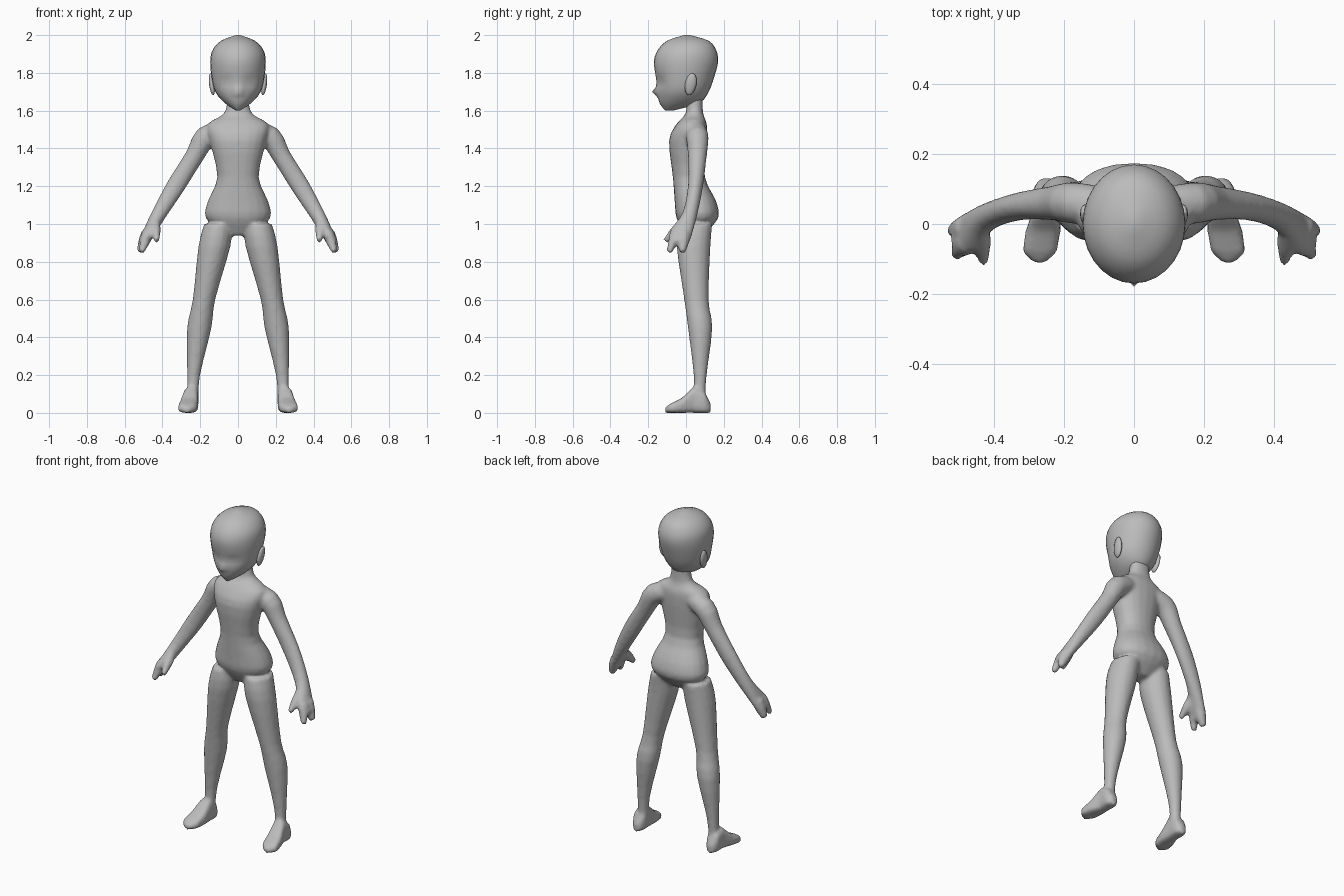
import bpy
import bmesh
from math import cos, sin, pi, exp, copysign
from mathutils import Vector, Matrix

cube = bpy.data.objects.get("Cube")
if cube:
    bpy.data.objects.remove(cube)

X, Y, Z = Vector((1, 0, 0)), Vector((0, 1, 0)), Vector((0, 0, 1))
SIDES = {"left": 1, "right": -1}

skin = bpy.data.materials.new("plain_grey")
skin.use_nodes = True
GREY = (0.5, 0.5, 0.5, 1)
skin.diffuse_color = GREY
skin.node_tree.nodes["Principled BSDF"].inputs["Base Color"].default_value = GREY


def flow(keys, steps=3):
    """Fill in a smooth run of cross-sections between a few key ones."""
    keys = [Vector(key) for key in keys]
    last = len(keys) - 1
    run = []
    for i in range(last):
        start, end = keys[i], keys[i + 1]
        tangent_in = (end - keys[max(i - 1, 0)]) / 2
        tangent_out = (keys[min(i + 2, last)] - start) / 2
        for step in range(steps):
            t = step / steps
            ease = t * t * (3 - 2 * t)
            run.append(start.lerp(end, ease)
                       + tangent_in * t * (1 - t) ** 2
                       - tangent_out * t * t * (1 - t))
    return run + [keys[last]]


def loft(bm, rings, sides=16, power=1.0):
    """Skin a closed tube over rings given as (centre, u axis, v axis)."""
    def bend(value):
        return copysign(abs(value) ** power, value)

    loops = []
    for centre, u, v in rings:
        angles = [2 * pi * i / sides for i in range(sides)]
        loops.append([bm.verts.new(centre + u * bend(cos(a)) + v * bend(sin(a)))
                      for a in angles])
    for lower, upper in zip(loops, loops[1:]):
        for i in range(sides):
            j = (i + 1) % sides
            bm.faces.new((lower[i], lower[j], upper[j], upper[i]))
    bm.faces.new(loops[0])
    bm.faces.new(loops[-1])


def level_ring(height, middle, half_width, front, back):
    centre = Vector((middle, (front + back) / 2, height))
    return centre, X * half_width, Y * (back - front) / 2


def tube(bm, side, path):
    """Limb along a path of (x, y, z, radius along y, radius across)."""
    points = [Vector((side * x, y, z)) for x, y, z, deep, across in path]
    rings = []
    for i, (point, section) in enumerate(zip(points, path)):
        ahead = points[min(i + 1, len(points) - 1)]
        behind = points[max(i - 1, 0)]
        along = (ahead - behind).normalized()
        across = along.cross(Y).normalized()
        deep = across.cross(along)
        rings.append((point, deep * section[3], across * section[4]))
    loft(bm, rings)


def finish(name, bm):
    bmesh.ops.recalc_face_normals(bm, faces=bm.faces)
    mesh = bpy.data.meshes.new(name)
    bm.to_mesh(mesh)
    bm.free()
    mesh.materials.append(skin)
    mesh.polygons.foreach_set("use_smooth", [True] * len(mesh.polygons))
    obj = bpy.data.objects.new(name, mesh)
    bpy.context.collection.objects.link(obj)
    return obj


# Torso and neck: height, half width, front, back
TORSO = [
    (0.94, 0.06, 0, 0.09), (1.03, 0.17, -0.05, 0.17), (1.12, 0.16, -0.06, 0.16),
    (1.25, 0.11, -0.07, 0.1), (1.44, 0.15, -0.09, 0.11), (1.53, 0.16, -0.05, 0.11),
    (1.59, 0.07, 0, 0.09), (1.7, 0.06, 0, 0.09)]

# Leg: height, outer edge, inner edge, front, back
LEG = [
    (1, 0.18, 0.03, -0.04, 0.14), (0.88, 0.21, 0.04, -0.05, 0.13),
    (0.6, 0.24, 0.12, -0.01, 0.12), (0.45, 0.27, 0.14, 0.01, 0.14),
    (0.2, 0.27, 0.2, 0.04, 0.11), (0.05, 0.27, 0.21, 0.04, 0.1)]

# Foot from heel to toe: depth, middle, half width, top
FOOT = [
    (0.13, 0.25, 0.02, 0.05), (0.1, 0.25, 0.04, 0.11), (0.04, 0.25, 0.04, 0.14),
    (-0.02, 0.26, 0.05, 0.08), (-0.08, 0.27, 0.05, 0.05), (-0.11, 0.27, 0.02, 0.03)]

# Arm from shoulder to knuckles: position, radius front to back, radius across
ARM = [
    (0.06, 0.05, 1.5, 0.05, 0.05), (0.17, 0.06, 1.46, 0.06, 0.06),
    (0.23, 0.06, 1.36, 0.05, 0.05), (0.33, 0.05, 1.2, 0.04, 0.05),
    (0.42, 0.02, 1.05, 0.04, 0.04), (0.48, -0.03, 0.94, 0.06, 0.03),
    (0.5, -0.04, 0.9, 0.05, 0.03)]

# Fingers: root, tip, root radius
FINGERS = [
    ((0.48, -0.01, 0.95), (0.52, -0.02, 0.85), 0.035),      # joined fingers
    ((0.48, -0.05, 0.95), (0.51, -0.09, 0.85), 0.03),       # forefinger
    ((0.44, -0.02, 1), (0.43, -0.11, 0.91), 0.03)]          # thumb

bm = bmesh.new()
loft(bm, [level_ring(height, 0, half, front, back)
          for height, half, front, back in flow(TORSO)], 20, 0.9)
for side in SIDES.values():
    loft(bm, [level_ring(height, side * (outer + inner) / 2, (outer - inner) / 2, front, back)
              for height, outer, inner, front, back in flow(LEG)])
    loft(bm, [(Vector((side * middle, depth, top / 2)), X * half, Z * top / 2)
              for depth, middle, half, top in FOOT], power=0.6)
    tube(bm, side, flow(ARM))
    for root, tip, radius in FINGERS:
        tube(bm, side, [(*Vector(root).lerp(Vector(tip), t), *[radius * (1 - t * t / 2)] * 2)
                        for t in (0, 0.5, 1)])
body = finish("body", bm)

# Fuse the limbs into one skin and soften the joins
fuse = body.modifiers.new("fuse", 'REMESH')
fuse.mode = 'VOXEL'
fuse.voxel_size = 0.01
fuse.use_smooth_shade = True
soften = body.modifiers.new("soften", 'SMOOTH')
soften.factor = 0.5
soften.iterations = 6

# Head from chin to crown: height, half width, front, back
HEAD = [
    (1.6, 0.01, -0.11, -0.07), (1.64, 0.07, -0.14, 0.07), (1.7, 0.12, -0.15, 0.12),
    (1.78, 0.14, -0.16, 0.15), (1.86, 0.147, -0.17, 0.17), (1.92, 0.135, -0.15, 0.16),
    (1.97, 0.09, -0.1, 0.12), (2, 0.01, -0.01, 0.02)]

bm = bmesh.new()
loft(bm, [level_ring(height, 0, half, front, back)
          for height, half, front, back in flow(HEAD)], 28)


def push(x, z, wide, tall, amount):
    """Move the face in or out around one spot."""
    for vert in bm.verts:
        if vert.co.y < 0:
            across, up = (vert.co.x - x) / wide, (vert.co.z - z) / tall
            vert.co.y += amount * exp(-across * across - up * up)


push(0, 1.7, 0.02, 0.02, -0.03)                     # nose
for side in SIDES.values():
    push(side * 0.06, 1.75, 0.03, 0.025, 0.016)     # eye sockets
head = finish("head", bm)
head.parent = body

# Ears
for name, side in SIDES.items():
    bm = bmesh.new()
    place = (Matrix.Translation((side * 0.138, 0.025, 1.74))
             @ Matrix.Rotation(side * 0.12, 4, 'Y') @ Matrix.Rotation(-0.2, 4, 'X')
             @ Matrix.Diagonal((0.015, 0.03, 0.06, 1)))
    bmesh.ops.create_uvsphere(bm, u_segments=12, v_segments=8, radius=1, matrix=place)
    finish(name + "_ear", bm).parent = head
